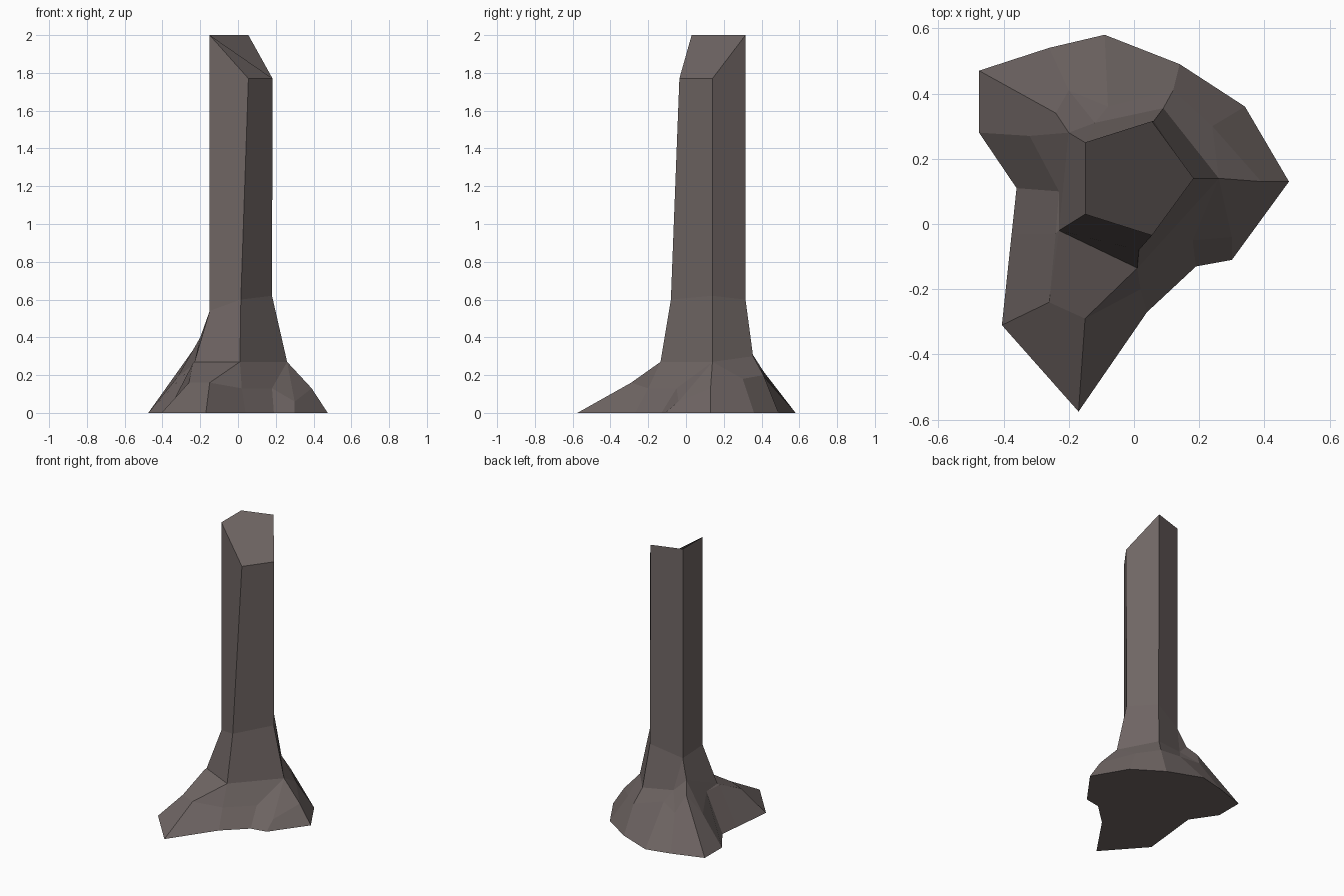
import bpy
import bmesh

cube = bpy.data.objects.get("Cube")
if cube:
    bpy.data.objects.remove(cube, do_unlink=True)


def make_material(name, color):
    mat = bpy.data.materials.new(name)
    mat.use_nodes = True
    mat.diffuse_color = color
    mat.node_tree.nodes["Principled BSDF"].inputs["Base Color"].default_value = color
    return mat


def add_ring(bm, points):
    return [bm.verts.new(p) for p in points]


def bridge(bm, lower, upper, links):
    """Join two rings; links gives the upper vertex above each lower vertex."""
    count = len(lower)
    for i in range(count):
        j = (i + 1) % count
        corners = [lower[i], lower[j], upper[links[j]], upper[links[i]]]
        bm.faces.new(list(dict.fromkeys(corners)))


# Ground outline, counter-clockwise from the front root tip
outline = [(-.17, -.575), (.04, -.27), (.19, -.13), (.3, -.11), (.475, .13),
           (.34, .36), (.14, .49), (-.09, .58), (-.26, .54), (-.475, .47),
           (-.475, .28), (-.36, .11), (-.375, -.03), (-.405, -.31)]

# Ridge of the spreading roots, one point above each outline point
root_ridge = [(-.15, -.29, .16), (.02, -.2, .13), (.18, -.05, .13),
              (.3, -.04, .06), (.39, .13, .13), (.24, .3, .18),
              (.12, .41, .2), (-.08, .36, .25), (-.2, .41, .22),
              (-.24, .34, .33), (-.32, .27, .19), (-.23, .1, .26),
              (-.24, -.03, .26), (-.26, -.24, .16)]

# Collar where the roots meet the trunk, with a notch at the back
collar = [(.01, -.135, .27), (.26, .14, .27), (.09, .355, .3),
          (-.12, .31, .32), (-.2, .28, .4), (-.23, -.02, .27)]

# Five-sided trunk and its slanted cut
trunk = [(.015, -.08, .6), (.18, .14, .62), (.06, .315, .6),
         (-.15, .25, .53), (-.15, .03, .54)]
cut = [(.055, -.035, 1.77), (.183, .14, 1.77), (.055, .315, 2),
       (-.15, .25, 2), (-.15, .03, 2)]

bm = bmesh.new()
ground_ring = add_ring(bm, [(x, y, 0) for x, y in outline])
ridge_ring = add_ring(bm, root_ridge)
collar_ring = add_ring(bm, collar)
trunk_ring = add_ring(bm, trunk)
cut_ring = add_ring(bm, cut)

bridge(bm, ground_ring, ridge_ring, range(len(outline)))
bridge(bm, ridge_ring, collar_ring, [0, 0, 1, 1, 1, 1, 2, 3, 3, 4, 4, 5, 5, 5])
bridge(bm, collar_ring, trunk_ring, [0, 1, 2, 3, 3, 4])
bridge(bm, trunk_ring, cut_ring, range(len(cut)))
bm.faces.new(cut_ring)
bm.faces.new(ground_ring[::-1])

mesh = bpy.data.meshes.new("broken_trunk")
bm.to_mesh(mesh)
bm.free()
mesh.materials.append(make_material("grey_brown_bark", (.16, .132, .127, 1)))
bpy.context.collection.objects.link(bpy.data.objects.new("broken_trunk", mesh))
